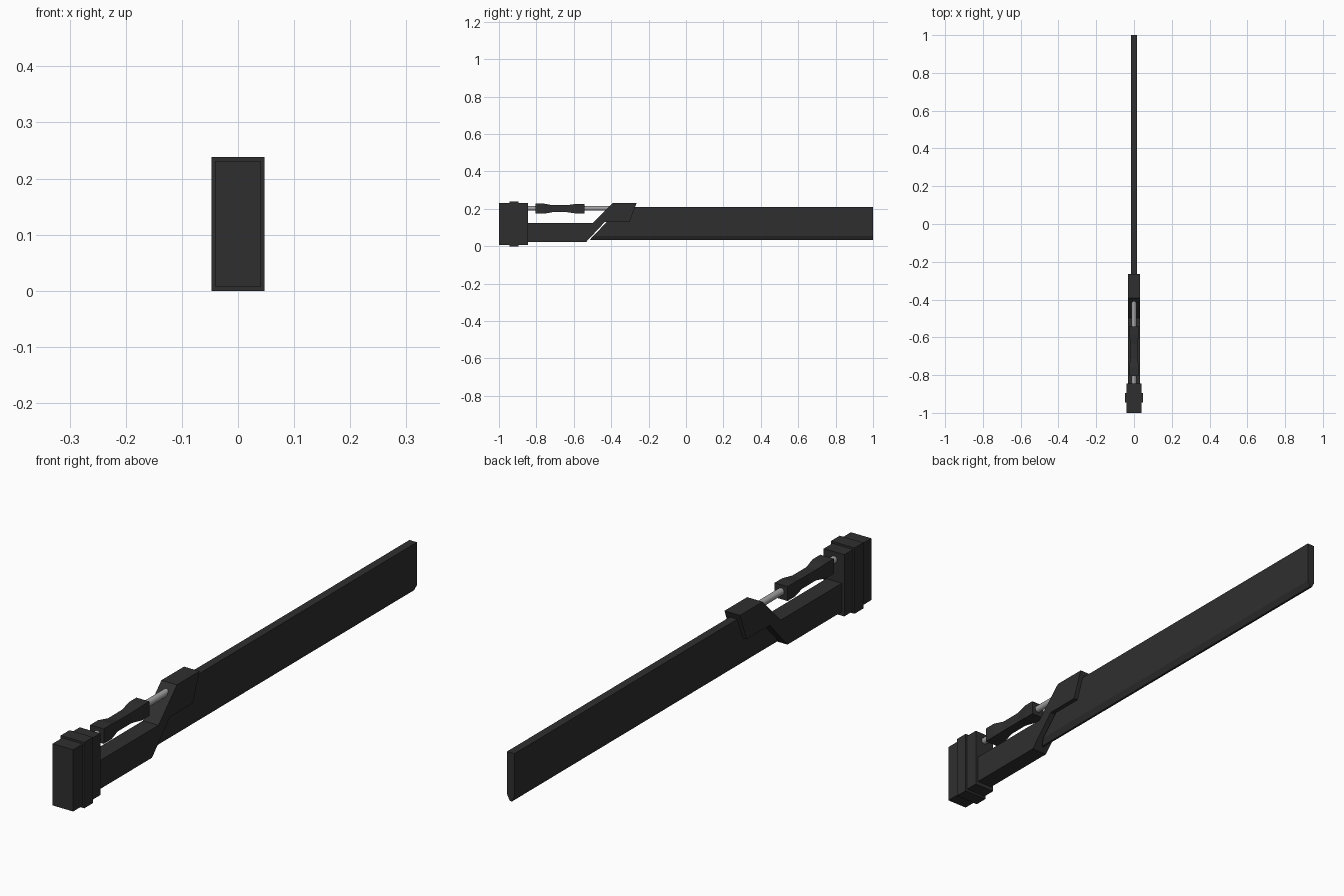
import bpy, bmesh, math
from mathutils import Matrix

if "Cube" in bpy.data.objects:
    bpy.data.objects.remove(bpy.data.objects["Cube"])


def material(name, rgb):
    m = bpy.data.materials.new(name)
    m.diffuse_color = (*rgb, 1)
    m.use_nodes = True
    m.node_tree.nodes["Principled BSDF"].inputs["Base Color"].default_value = m.diffuse_color
    return m


DARK = material("dark_metal", (0.028, 0.028, 0.028))
STEEL = material("steel", (0.36, 0.36, 0.36))


def finish(name, bm, mat):
    bmesh.ops.recalc_face_normals(bm, faces=bm.faces)
    me = bpy.data.meshes.new(name)
    bm.to_mesh(me)
    bm.free()
    me.materials.append(mat)
    ob = bpy.data.objects.new(name, me)
    bpy.context.collection.objects.link(ob)
    return ob


def loft(name, rings, mat):
    """Skin a list of equally sized vertex rings and cap both ends."""
    bm = bmesh.new()
    vs = [[bm.verts.new(p) for p in ring] for ring in rings]
    n = len(rings[0])
    for a, b in zip(vs, vs[1:]):
        for i in range(n):
            j = (i + 1) % n
            bm.faces.new((a[i], a[j], b[j], b[i]))
    bm.faces.new(vs[0])
    bm.faces.new(vs[-1])
    return finish(name, bm, mat)


def box(name, hw, y0, y1, z0, z1, mat):
    return loft(name, [[(-hw, y, z0), (hw, y, z0), (hw, y, z1), (-hw, y, z1)]
                       for y in (y0, y1)], mat)


# Pommel block with a raised band
box("pommel", 0.041, -1.0, -0.845, 0.008, 0.231, DARK)
box("pommel_band", 0.047, -0.945, -0.895, 0.0, 0.238, DARK)

# Lower handle bar that slants up into the blade clamp
frame = [(-0.85, 0.022), (-0.535, 0.022), (-0.434, 0.13), (-0.302, 0.13),
         (-0.264, 0.231), (-0.393, 0.231), (-0.498, 0.125), (-0.85, 0.125)]
loft("handle_frame", [[(x, y, z) for y, z in frame] for x in (-0.031, 0.031)], DARK)

# Blade: slanted start hidden in the clamp, bevelled cutting edge below
section = [(-0.015, 0.21), (-0.015, 0.055), (-0.004, 0.034),
           (0.004, 0.034), (0.015, 0.055), (0.015, 0.21)]
loft("blade", [[(x, -0.515 + (z - 0.034) * 0.95, z) for x, z in section],
               [(x, 1.0, z) for x, z in section]], DARK)

# Round rod between pommel and clamp
bm = bmesh.new()
bmesh.ops.create_cone(bm, cap_ends=True, segments=20, radius1=0.0125, radius2=0.0125,
                      depth=0.50, matrix=Matrix.Translation((0, -0.61, 0.203))
                      @ Matrix.Rotation(math.pi / 2, 4, 'X'))
rod = finish("rod", bm, STEEL)
bpy.context.view_layer.objects.active = rod
rod.select_set(True)
bpy.ops.object.shade_smooth_by_angle(angle=math.radians(40))

# Square waisted grip around the rod
stations = [(-0.805, 0.027), (-0.76, 0.027), (-0.715, 0.019),
            (-0.635, 0.019), (-0.585, 0.026), (-0.543, 0.026)]
loft("grip", [[(sx * r, y, 0.201 + sz * r)
               for sx, sz in ((-1, -1), (1, -1), (1, 1), (-1, 1))]
              for y, r in stations], DARK)
